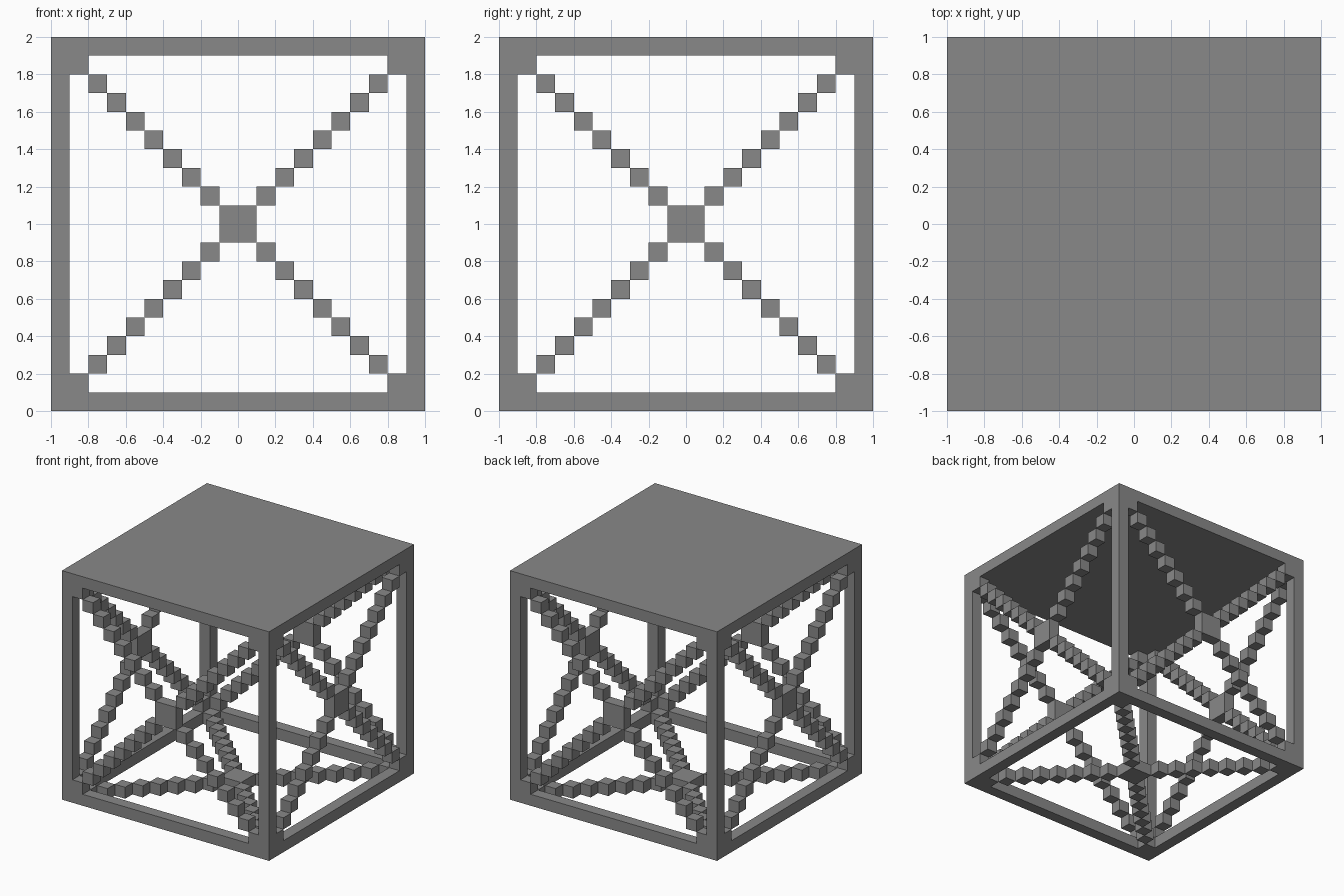
import bpy, bmesh
from mathutils import Matrix, Vector

if "Cube" in bpy.data.objects:
    bpy.data.objects.remove(bpy.data.objects["Cube"])

U = 0.1  # thickness of every bar and size of each brace cube

grey = bpy.data.materials.new("mid grey")
grey.diffuse_color = (0.25, 0.25, 0.25, 1)
grey.use_nodes = True
grey.node_tree.nodes["Principled BSDF"].inputs["Base Color"].default_value = grey.diffuse_color


def build(name, boxes):
    """One object made from (low corner, high corner) boxes."""
    bm = bmesh.new()
    for lo, hi in boxes:
        lo, hi = Vector(lo), Vector(hi)
        mat = Matrix.Translation((lo + hi) / 2) @ Matrix.Diagonal((*(hi - lo), 1))
        bmesh.ops.create_cube(bm, size=1, matrix=mat)
    me = bpy.data.meshes.new(name)
    bm.to_mesh(me)
    bm.free()
    me.materials.append(grey)
    ob = bpy.data.objects.new(name, me)
    bpy.context.collection.objects.link(ob)
    return ob


# Solid top plate
build("top_plate", [((-1, -1, 1.9), (1, 1, 2))])

# Open base frame
build("base_frame", [
    ((-1, -1, 0), (1, -0.9, U)), ((-1, 0.9, 0), (1, 1, U)),
    ((-1, -0.9, 0), (-0.9, 0.9, U)), ((0.9, -0.9, 0), (1, 0.9, U))])

# Corner posts
for sx, nx in ((-1, "left"), (0.9, "right")):
    for sy, ny in ((-1, "front"), (0.9, "back")):
        build(f"{ny}_{nx}_post", [((sx, sy, U), (sx + U, sy + U, 1.9))])


def brace(name, place):
    """Stepped X of cubes with a double-size square at the crossing.
    place(u, v, w) maps panel coordinates to a point in space."""
    cells = [((-U, -U), (U, U))]
    for i in range(1, 9):
        a = -1 + i * U
        for u in (a, -a - U):
            for v in (a, -a - U):
                cells.append(((u, v), (u + U, v + U)))
    build(name, [(place(*lo, 0), place(*hi, U)) for lo, hi in cells])


# Cross braces on the four sides and the base
brace("front_brace", lambda u, v, w: (u, w - 1, v + 1))
brace("back_brace", lambda u, v, w: (u, w + 0.9, v + 1))
brace("left_brace", lambda u, v, w: (w - 1, u, v + 1))
brace("right_brace", lambda u, v, w: (w + 0.9, u, v + 1))
brace("base_brace", lambda u, v, w: (u, v, w))
